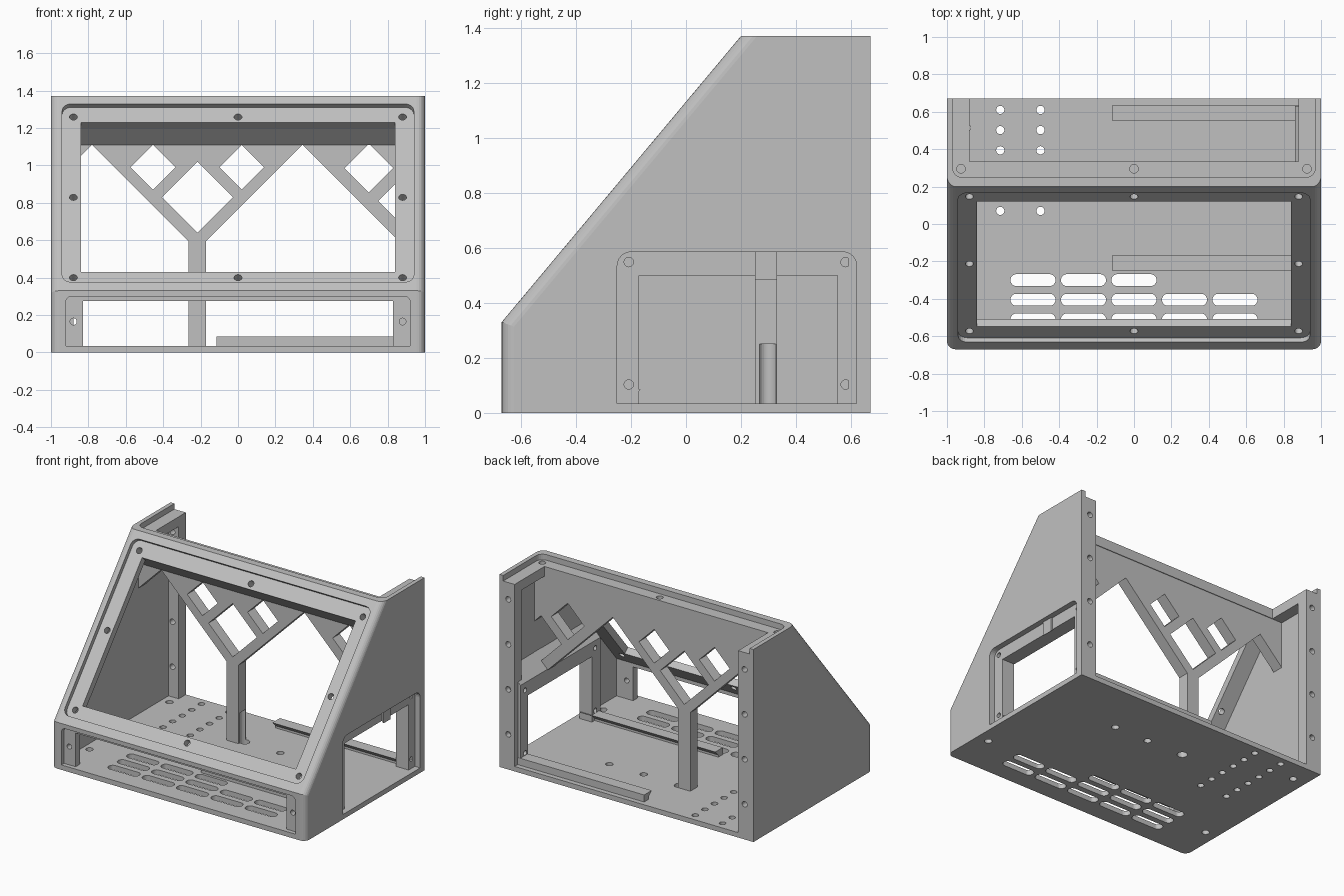
import bpy, bmesh, math
from mathutils import Vector

cube = bpy.data.objects.get("Cube")
if cube:
    bpy.data.objects.remove(cube)

grey = bpy.data.materials.new("plain grey")
grey.use_nodes = True
COLOUR = (0.53, 0.53, 0.53, 1)
grey.diffuse_color = COLOUR
grey.node_tree.nodes["Principled BSDF"].inputs["Base Color"].default_value = COLOUR

# Drawing planes: origin, two in-plane axes and the extrusion axis
X, Y, Z = Vector((1, 0, 0)), Vector((0, 1, 0)), Vector((0, 0, 1))
O = Vector((0, 0, 0))
FOOT = Vector((0, -0.67, 0.33))
BROW = Vector((0, 0.20, 1.37))
UP_SLOPE = (BROW - FOOT).normalized()
PLANES = {"x": (O, Y, Z, X), "y": (O, X, Z, Y), "z": (O, X, Y, Z),
          "slope": (FOOT, X, UP_SLOPE, X.cross(UP_SLOPE))}


def prism(name, plane, pts, lo, hi):
    """Closed solid from an outline drawn on a plane."""
    o, u, v, w = PLANES[plane]
    bm = bmesh.new()
    ring_a, ring_b = [[bm.verts.new(o + u * a + v * b + w * d) for a, b in pts]
                      for d in (lo, hi)]
    bm.faces.new(ring_a)
    bm.faces.new(ring_b)
    for i in range(len(pts)):
        j = (i + 1) % len(pts)
        bm.faces.new((ring_a[i], ring_a[j], ring_b[j], ring_b[i]))
    bmesh.ops.recalc_face_normals(bm, faces=bm.faces)
    mesh = bpy.data.meshes.new(name)
    bm.to_mesh(mesh)
    bm.free()
    mesh.materials.append(grey)
    ob = bpy.data.objects.new(name, mesh)
    bpy.context.collection.objects.link(ob)
    return ob


def rect(a0, b0, a1, b1, r_low=0, r_high=None):
    """Rectangle outline with rounded lower and upper corners."""
    r_high = r_low if r_high is None else r_high
    pts = []
    for k, (a, b, r) in enumerate(((a1, b1, r_high), (a0, b1, r_high),
                                   (a0, b0, r_low), (a1, b0, r_low))):
        if r == 0:
            pts.append((a, b))
            continue
        ca = a - r if a == a1 else a + r
        cb = b - r if b == b1 else b + r
        for i in range(7):
            t = (k + i / 6) * math.pi / 2
            pts.append((ca + r * math.cos(t), cb + r * math.sin(t)))
    return pts


def circle(a, b, r, n=20):
    return [(a + r * math.cos(math.tau * i / n), b + r * math.sin(math.tau * i / n))
            for i in range(n)]


def cut(ob, cuts):
    """Subtract a list of prisms, each (plane, outline, lo, hi)."""
    cutters = []
    for c in cuts:
        cutter = prism("cutter", *c)
        cutter.hide_render = True
        mod = ob.modifiers.new("cut", "BOOLEAN")
        mod.operation, mod.solver, mod.object = "DIFFERENCE", "EXACT", cutter
        cutters.append(cutter)
    graph = bpy.context.evaluated_depsgraph_get()
    mesh = bpy.data.meshes.new_from_object(ob.evaluated_get(graph))
    ob.modifiers.clear()
    ob.data = mesh
    for cutter in cutters:
        bpy.data.objects.remove(cutter)


FLOOR = 0.035

# Outer case with rounded front corners
case = prism("case", "x", [(-0.67, 0), (0.67, 0), (0.67, 1.37), (0.20, 1.37), (-0.67, 0.33)], -1, 1)
bm = bmesh.new()
bm.from_mesh(case.data)
round_edges = [e for e in bm.edges
               if abs(e.verts[0].co.x - e.verts[1].co.x) < 0.01
               and max(v.co.y for v in e.verts) < 0.21
               and (min(v.co.z for v in e.verts) > 0.3 or max(v.co.y for v in e.verts) < -0.6)]
bmesh.ops.bevel(bm, geom=round_edges, offset=0.045, segments=6, profile=0.5, affect="EDGES")
bm.to_mesh(case.data)
bm.free()

# Cavity, open at the back
cuts = [
    ("x", [(-0.59, FLOOR), (0.8, FLOOR), (0.8, 1.26), (0.33, 1.26), (0.33, 1.11),
           (0.25, 1.11), (0.16, 1.198), (-0.59, 0.301)], -0.96, 0.96),
    # Lid seat and roof opening
    ("z", rect(-0.97, 0.25, 0.97, 0.8, 0.05, 0), 1.33, 1.5),
    ("z", rect(-0.88, 0.335, 0.88, 0.8), 1.2, 1.5),
    # Sloped screen seat and window
    ("slope", rect(-0.94, 0.06, 0.94, 1.303, 0.05), -0.03, 0.1),
    ("slope", rect(-0.84, 0.155, 0.84, 1.197), -0.085, 0.1),
    # Front panel seat and opening
    ("y", rect(-0.92, FLOOR, 0.92, 0.30, 0, 0.03), -0.8, -0.64),
    ("y", rect(-0.83, FLOOR, 0.83, 0.275), -0.8, -0.5),
    # Side panel seat
    ("x", rect(-0.25, FLOOR, 0.62, 0.585, 0, 0.05), 0.9, 1.1),
]
# Screw holes of the screen, lid and front panel
cuts += [("slope", circle(x, s, 0.021), -0.1, 0.0)
         for x in (-0.88, 0, 0.88) for s in (0.116, 0.676, 1.236) if x or s != 0.676]
cuts += [("z", circle(x, 0.295, 0.023), 1.24, 1.4) for x in (-0.925, 0, 0.925)]
cuts += [("y", circle(x, 0.165, 0.018), -0.7, -0.55) for x in (-0.88, 0.88)]
# Floor vents
for y, count in ((-0.30, 3), (-0.405, 5), (-0.51, 5)):
    for i in range(count):
        x = -0.54 + 0.27 * i
        cuts.append(("z", rect(x - 0.12, y - 0.032, x + 0.12, y + 0.032, 0.031), -0.1, 0.1))
# Floor mounting holes
cuts += [("z", circle(x, 0.07 + 0.108 * i, 0.022), -0.1, 0.1)
         for x in (-0.715, -0.5) for i in range(6)]
cuts += [("z", circle(x, y, 0.025), -0.1, 0.1)
         for x, y in ((0.40, 0.29), (0.13, 0.29), (-0.9, 0.515), (-0.91, -0.37), (0.91, -0.37))]
wire_groove = ("z", circle(-0.155, 0.297, 0.033, 28), -0.1, 0.25)
cut(case, cuts + [wire_groove])

# Branching brace under the roof
brace = prism("branching_brace", "y",
              [(-0.97, 0.92), (-0.78, 1.11), (-0.265, 0.595), (-0.265, 0.02), (-0.17, 0.02),
               (-0.17, 0.595), (0.345, 1.11), (0.97, 0.485), (0.97, 1.13), (-0.97, 1.13)],
              0.25, 0.33)
cut(brace, [("y", circle(x, z, r, 4), 0.1, 0.5)
            for x, z, r in ((-0.455, 0.99, 0.12), (0.02, 0.99, 0.12), (-0.217, 0.83, 0.19),
                            (0.70, 0.985, 0.13), (0.91, 0.81, 0.16))] + [wire_groove])

# Rear posts with screw holes
for side, name in ((1, "left_rear_post"), (-1, "right_rear_post")):
    post = prism(name, "z", rect(min(side * 0.88, side * 0.97), 0.59,
                                 max(side * 0.88, side * 0.97), 0.67), 0.02, 1.33)
    cut(post, [("y", circle(side * 0.93, z, 0.02), 0.5, 0.8) for z in (0.25, 0.57, 0.89, 1.21)])

# Opening of the side panel through the left post
cut(bpy.data.objects["left_rear_post"],
    [("x", rect(0.5, FLOOR, 0.62, 0.585, 0, 0.05), 0.958, 1.1)])

# Inner frame of the side panel, with a sloped top
frame = prism("side_frame", "y", [(0.86, 0.02), (0.958, 0.02), (0.958, 0.70), (0.86, 0.602)],
              -0.265, 0.632)
cut(frame, [("x", rect(-0.17, FLOOR, 0.55, 0.5), 0.7, 1.1)]
    + [("x", circle(y, z, 0.017), 0.8, 1.1) for y in (-0.208, 0.58) for z in (0.103, 0.548)])

# Undercut slide rails on the floor
RAIL = [(0, 0.03), (0.05, 0.03), (0.05, 0.05), (0.085, 0.085), (0, 0.085)]
prism("front_rail", "x", [(-0.25 + a, z) for a, z in RAIL], -0.115, 0.955)
prism("rear_rail", "x", [(0.635 - a, z) for a, z in RAIL], -0.115, 0.955)
